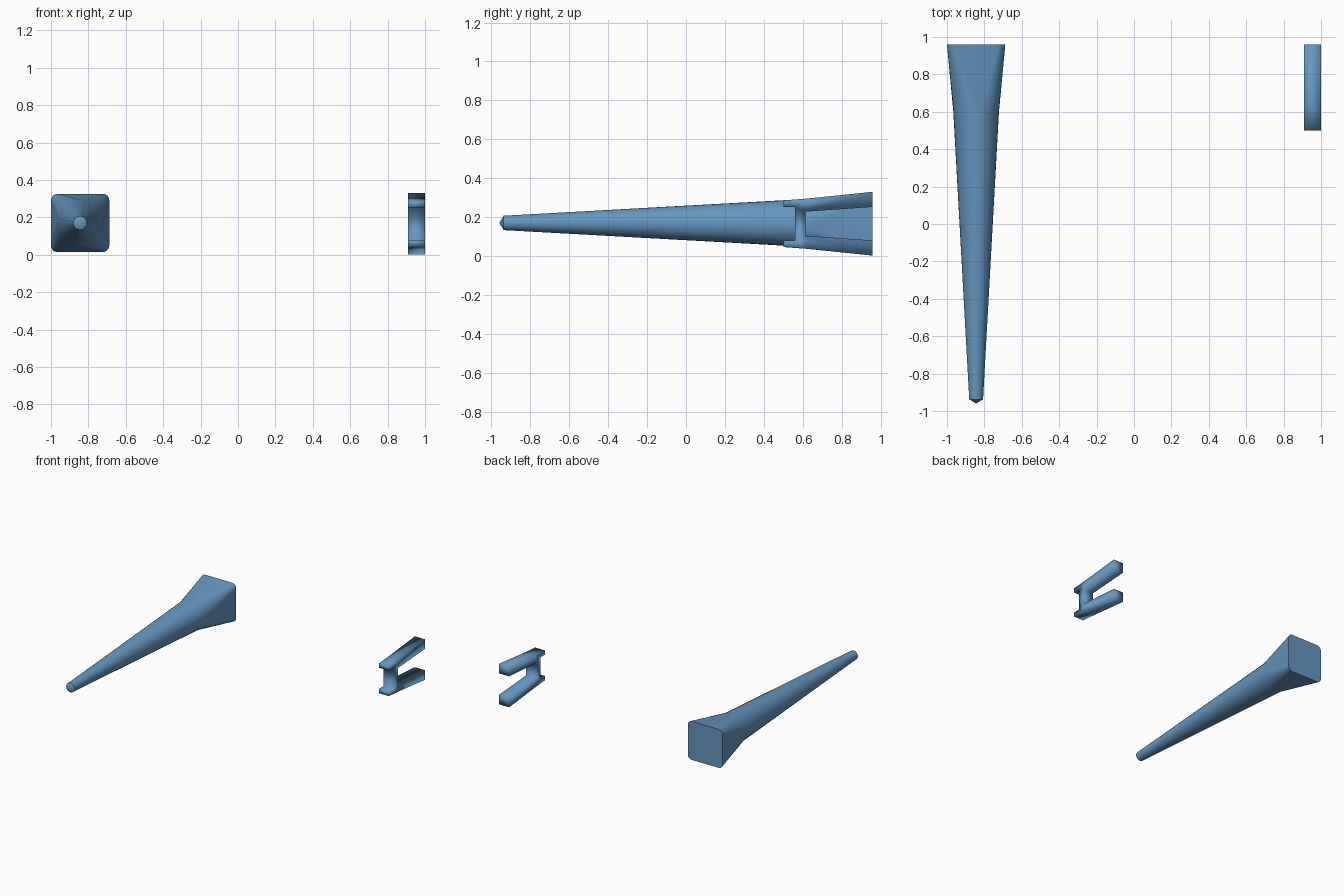
import bpy, bmesh, math

if "Cube" in bpy.data.objects:
    bpy.data.objects.remove(bpy.data.objects["Cube"])

SEG = 32

blue = bpy.data.materials.new("steel_blue")
blue.diffuse_color = (0.13, 0.31, 0.53, 1)
blue.use_nodes = True
blue.node_tree.nodes["Principled BSDF"].inputs["Base Color"].default_value = blue.diffuse_color

def finish(name, bm, angle):
    bmesh.ops.recalc_face_normals(bm, faces=bm.faces)
    me = bpy.data.meshes.new(name)
    bm.to_mesh(me)
    bm.free()
    me.materials.append(blue)
    ob = bpy.data.objects.new(name, me)
    bpy.context.collection.objects.link(ob)
    bpy.ops.object.select_all(action='DESELECT')
    ob.select_set(True)
    bpy.context.view_layer.objects.active = ob
    bpy.ops.object.shade_smooth_by_angle(angle=math.radians(angle))
    return ob

def rounded_square(half, corner):
    # Rounded corners; corner == half gives a circle
    pts = []
    n = SEG // 4
    for q in range(4):
        a0 = q * math.pi / 2
        mid = a0 + math.pi / 4
        cx = math.copysign(half - corner, math.cos(mid))
        cz = math.copysign(half - corner, math.sin(mid))
        for i in range(n):
            a = a0 + i / (n - 1) * math.pi / 2 * (1 if corner < half else (n - 1) / n)
            pts.append((cx + corner * math.cos(a), cz + corner * math.sin(a)))
    return pts

# Tapered horn: round shaft flaring into a rounded square end
CX, CZ = -0.844, 0.17
bm = bmesh.new()
rings = []
for y, half, corner in ((-0.937, 0.037, 0.037), (0.6, 0.122, 0.122), (0.96, 0.156, 0.036)):
    rings.append([bm.verts.new((CX + x, y, CZ + z)) for x, z in rounded_square(half, corner)])
for a, b in zip(rings, rings[1:]):
    for i in range(SEG):
        j = (i + 1) % SEG
        bm.faces.new((a[i], a[j], b[j], b[i]))
tip = bm.verts.new((CX, -0.96, CZ))
for i in range(SEG):
    bm.faces.new((rings[0][i], tip, rings[0][(i + 1) % SEG]))
bm.faces.new(rings[-1])
finish("tapered_horn", bm, 30)

# H-shaped clip: upper half profile (y, z offset from centre) mirrored and extruded in x
MID = 0.166
upper = [(0.615, 0.062), (0.96, 0.086), (0.96, 0.164), (0.62, 0.129),
         (0.5, 0.120), (0.5, 0.086), (0.56, 0.086)]
profile = upper + [(y, -z) for y, z in reversed(upper)]
bm = bmesh.new()
face = bm.faces.new([bm.verts.new((0.91, y, MID + z)) for y, z in profile])
ext = bmesh.ops.extrude_face_region(bm, geom=[face])
bmesh.ops.translate(bm, vec=(0.09, 0, 0),
                    verts=[v for v in ext["geom"] if isinstance(v, bmesh.types.BMVert)])
# Fully smooth, so its edges shade softly
finish("clip", bm, 180)
